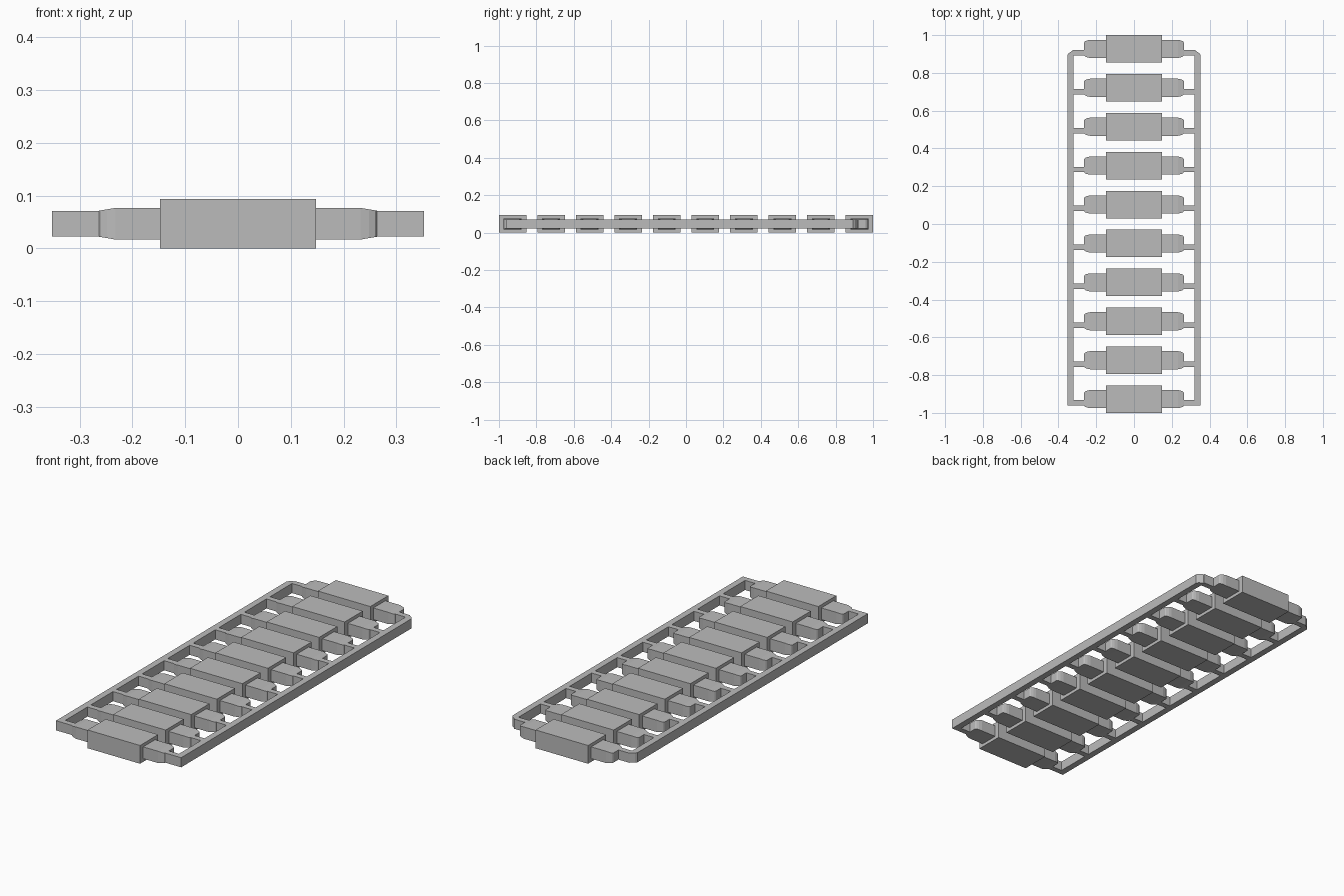
import bpy, bmesh

cube = bpy.data.objects.get("Cube")
if cube:
    bpy.data.objects.remove(cube, do_unlink=True)

COUNT, PITCH, FIRST = 10, 0.206, -0.927   # repeated packages along y
MID = 0.0465                              # mid height
LOW, HIGH = 0.022, 0.071                  # lead frame thickness

grey = bpy.data.materials.new("plain grey")
grey.use_nodes = True
grey.diffuse_color = (0.5, 0.5, 0.5, 1)
grey.node_tree.nodes["Principled BSDF"].inputs["Base Color"].default_value = (0.5, 0.5, 0.5, 1)


def loft(name, rings, mirror=False, repeat=False):
    """Skin a closed solid through rings of points."""
    bm = bmesh.new()
    loops = [[bm.verts.new(p) for p in ring] for ring in rings]
    for a, b in zip(loops, loops[1:]):
        for i in range(len(a)):
            j = (i + 1) % len(a)
            bm.faces.new((a[i], a[j], b[j], b[i]))
    bm.faces.new(loops[0])
    bm.faces.new(loops[-1])
    bmesh.ops.recalc_face_normals(bm, faces=bm.faces)
    mesh = bpy.data.meshes.new(name)
    bm.to_mesh(mesh)
    bm.free()
    mesh.materials.append(grey)
    obj = bpy.data.objects.new(name, mesh)
    bpy.context.collection.objects.link(obj)
    if mirror:
        obj.modifiers.new("Mirror", 'MIRROR')
    if repeat:
        obj.location.y = FIRST
        arr = obj.modifiers.new("Array", 'ARRAY')
        arr.count = COUNT
        arr.use_relative_offset = False
        arr.use_constant_offset = True
        arr.constant_offset_displace = (0, PITCH, 0)
    return obj


def section(x, half_y, half_z):
    return [(x, sy * half_y, MID + sz * half_z)
            for sy, sz in ((-1, -1), (1, -1), (1, 1), (-1, 1))]


def prism(name, outline, **kw):
    return loft(name, [[(x, y, z) for x, y in outline] for z in (LOW, HIGH)], **kw)


# Central blocks
loft("body_blocks", [section(x, 0.073, 0.0465) for x in (-0.148, 0.148)], repeat=True)

# Narrower end caps with rounded, tapering tips
loft("end_caps", [section(0.148, 0.048, 0.030), section(0.232, 0.048, 0.030),
                  section(0.248, 0.045, 0.0273), section(0.260, 0.040, 0.0253),
                  section(0.264, 0.034, 0.0245)], mirror=True, repeat=True)

# Short tabs joining the caps to the rails
prism("side_tabs", [(0.25, -0.035), (0.325, -0.035), (0.325, -0.006), (0.25, -0.006)],
      mirror=True, repeat=True)

# Side rails, chamfered at the back corners
prism("side_rails", [(0.32, -0.962), (0.353, -0.962), (0.353, 0.894), (0.346, 0.904),
                     (0.32, 0.921), (0.32, 0.892)], mirror=True)
